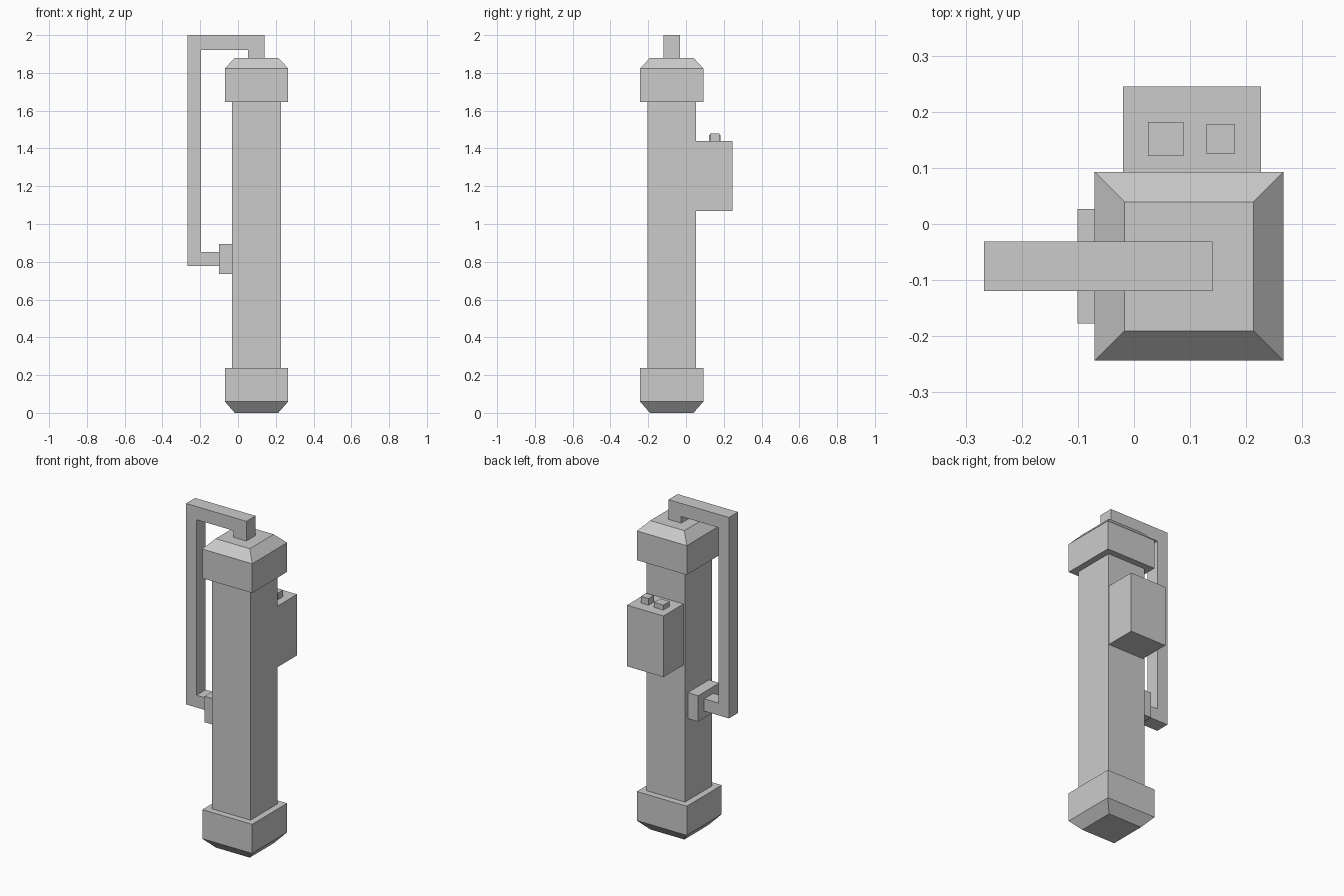
import bpy, bmesh

if "Cube" in bpy.data.objects:
    bpy.data.objects.remove(bpy.data.objects["Cube"])

CX, CY = 0.098, -0.0755  # axis of the tank


def make_object(name, bm):
    bmesh.ops.recalc_face_normals(bm, faces=bm.faces)
    mesh = bpy.data.meshes.new(name)
    bm.to_mesh(mesh)
    bm.free()
    obj = bpy.data.objects.new(name, mesh)
    bpy.context.collection.objects.link(obj)
    return obj


def square_loft(name, sections, closed=True):
    """Loft square sections given as (z, half width) around the tank axis."""
    bm = bmesh.new()
    rings = [[bm.verts.new((CX + sx * h, CY + sy * h, z))
              for sx, sy in ((-1, -1), (1, -1), (1, 1), (-1, 1))]
             for z, h in sections]
    for a, b in zip(rings, rings[1:]):
        for i in range(4):
            j = (i + 1) % 4
            bm.faces.new((a[i], a[j], b[j], b[i]))
    if closed:
        bm.faces.new(rings[0])
        bm.faces.new(rings[-1])
    return make_object(name, bm)


def box(name, x, y, z):
    bm = bmesh.new()
    bmesh.ops.create_cube(bm, size=1)
    for v in bm.verts:
        v.co = [lo + (c + 0.5) * (hi - lo) for c, (lo, hi) in zip(v.co, (x, y, z))]
    return make_object(name, bm)


# Tank tube and its two tapered end caps
square_loft("tank_body", [(0.236, 0.129), (1.645, 0.129)], closed=False)
square_loft("top_cap", [(1.645, 0.168), (1.823, 0.168), (1.88, 0.115)])
square_loft("bottom_cap", [(0.0, 0.115), (0.06, 0.168), (0.237, 0.168)])

# Control box on the back with two buttons
box("control_box", (-0.02, 0.226), (0.052, 0.245), (1.068, 1.44))
box("large_button", (0.025, 0.088), (0.121, 0.182), (1.44, 1.47))
box("small_button", (0.128, 0.180), (0.126, 0.177), (1.44, 1.48))

# Pipe socket on the left side
box("pipe_socket", (-0.101, -0.031), (-0.177, 0.027), (0.735, 0.893))

# Bent pipe: flat outline extruded along y
outline = [(0.14, 1.88), (0.14, 2.0), (-0.267, 2.0), (-0.267, 0.777),
           (-0.101, 0.777), (-0.101, 0.852), (-0.196, 0.852),
           (-0.196, 1.92), (0.054, 1.92), (0.054, 1.88)]
bm = bmesh.new()
face = bm.faces.new([bm.verts.new((x, -0.119, z)) for x, z in outline])
ext = bmesh.ops.extrude_face_region(bm, geom=[face], use_keep_orig=True)
moved = [g for g in ext["geom"] if isinstance(g, bmesh.types.BMVert)]
bmesh.ops.translate(bm, verts=moved, vec=(0, 0.088, 0))
make_object("bent_pipe", bm)
